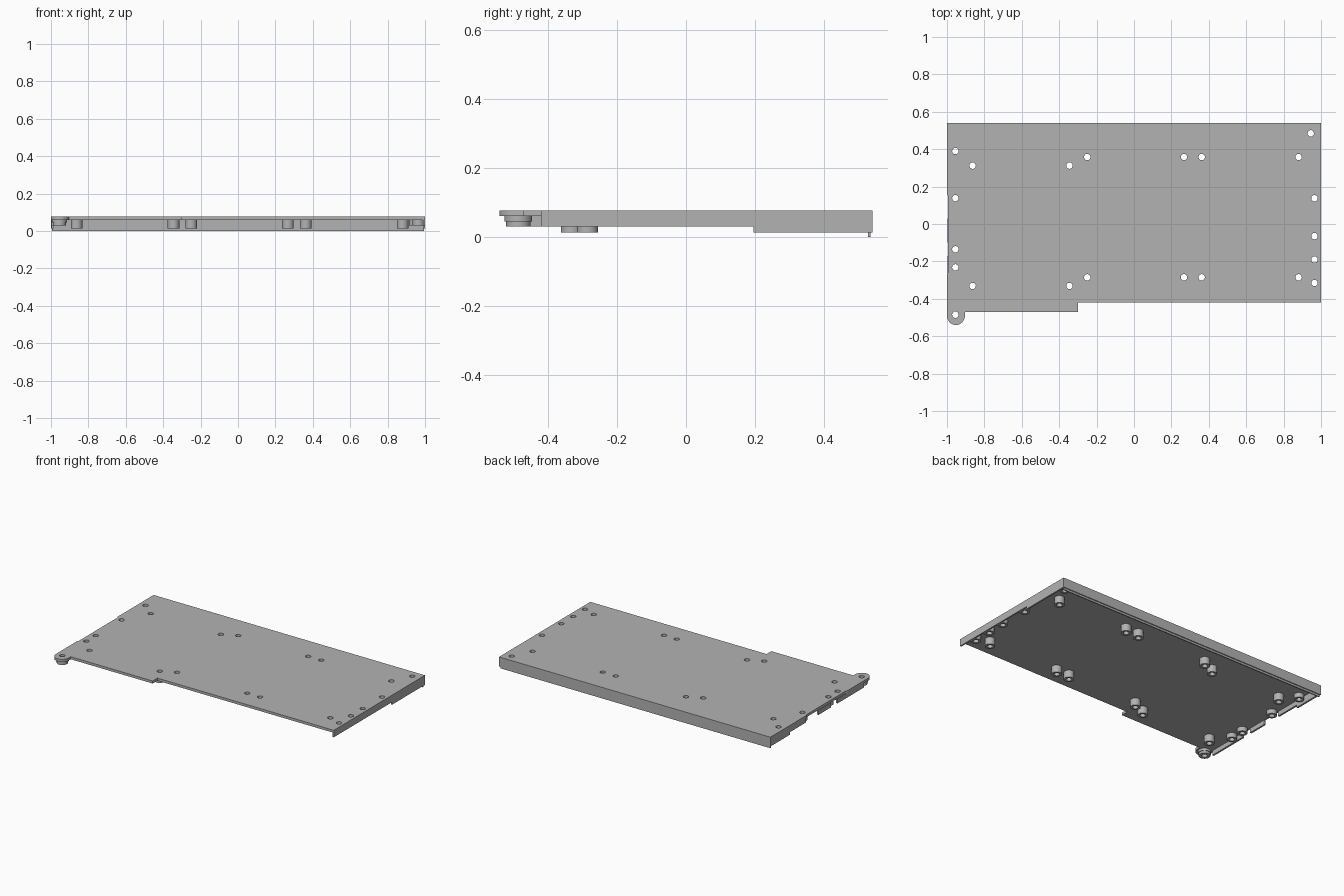
import bpy, bmesh, math

if "Cube" in bpy.data.objects:
    bpy.data.objects.remove(bpy.data.objects["Cube"])

grey = bpy.data.materials.new("mid grey")
grey.use_nodes = True
grey.diffuse_color = (0.45, 0.45, 0.45, 1)
grey.node_tree.nodes["Principled BSDF"].inputs["Base Color"].default_value = grey.diffuse_color

TOP, UNDER, SHALLOW, DEEP = 0.077, 0.06, 0.03, 0.013
HOLE = 0.017


def finish(name, bm):
    bmesh.ops.recalc_face_normals(bm, faces=bm.faces)
    mesh = bpy.data.meshes.new(name)
    bm.to_mesh(mesh)
    bm.free()
    mesh.materials.append(grey)
    obj = bpy.data.objects.new(name, mesh)
    bpy.context.collection.objects.link(obj)
    return obj


def select(obj):
    bpy.ops.object.select_all(action='DESELECT')
    obj.select_set(True)
    bpy.context.view_layer.objects.active = obj


def prism(name, points, z0, z1):
    bm = bmesh.new()
    face = bm.faces.new([bm.verts.new((x, y, z0)) for x, y in points])
    new = bmesh.ops.extrude_face_region(bm, geom=[face])["geom"]
    bmesh.ops.translate(bm, vec=(0, 0, z1 - z0),
                        verts=[v for v in new if isinstance(v, bmesh.types.BMVert)])
    return finish(name, bm)


def box(name, x0, x1, y0, y1, z0, z1):
    return prism(name, [(x0, y0), (x1, y0), (x1, y1), (x0, y1)], z0, z1)


def tube(name, x, y, radius, z0, z1):
    # hollow post: spin its rectangular section around the hole axis
    bm = bmesh.new()
    vs = [bm.verts.new((x + r, y, z)) for r, z in
          ((HOLE, z0), (radius, z0), (radius, z1), (HOLE, z1))]
    edges = [bm.edges.new((vs[i], vs[(i + 1) % 4])) for i in range(4)]
    bmesh.ops.spin(bm, geom=vs + edges, cent=(x, y, 0), axis=(0, 0, 1),
                   angle=math.tau, steps=32, use_merge=True)
    bmesh.ops.remove_doubles(bm, verts=bm.verts, dist=1e-5)
    obj = finish(name, bm)
    select(obj)
    bpy.ops.object.shade_smooth_by_angle(angle=math.radians(35))


# Fastening positions
deep_posts = [(x, y + s) for s in (0, 0.643) for x, y in
              ((-0.863, -0.331), (-0.345, -0.331), (-0.25, -0.285),
               (0.267, -0.285), (0.362, -0.285), (0.88, -0.285))]
edge_posts = [(-0.955, y) for y in (0.39, 0.138, -0.135, -0.232)]
edge_posts += [(0.965, y) for y in (0.138, -0.065, -0.19, -0.315)]
edge_posts.append((0.945, 0.485))
tab = (-0.952, -0.49)
tab_hole = (-0.955, -0.485)

# Top plate with rounded corner tab
arc = [(tab[0] + 0.048 * math.cos(a), tab[1] + 0.05 * math.sin(a))
       for a in (math.pi + math.pi * i / 16 for i in range(17))]
plate = prism("top_plate", arc + [(tab[0] + 0.048, -0.47), (-0.3, -0.47), (-0.3, -0.42),
              (1, -0.42), (1, 0.54), (-1, 0.54), (-1, 0.16), (-0.994, 0.15),
              (-0.994, -0.26), (-1, -0.27)], UNDER, TOP)

# Holes through the plate
bm = bmesh.new()
for x, y in deep_posts + edge_posts + [tab_hole]:
    made = bmesh.ops.create_cone(bm, cap_ends=True, segments=32, radius1=HOLE,
                                 radius2=HOLE, depth=0.2)
    bmesh.ops.translate(bm, verts=made["verts"], vec=(x, y, UNDER))
cutter = finish("hole_cutter", bm)
cutter.hide_render = True
cut = plate.modifiers.new("holes", 'BOOLEAN')
cut.operation = 'DIFFERENCE'
cut.solver = 'EXACT'
cut.object = cutter
select(plate)
bpy.ops.object.modifier_apply(modifier=cut.name)
bpy.data.objects.remove(cutter)
bpy.ops.object.shade_smooth_by_angle(angle=math.radians(25))

# Posts under the plate
for x, y in deep_posts:
    tube("deep_post", x, y, 0.031, DEEP, UNDER)
for x, y in edge_posts:
    tube("edge_post", x, y, 0.031, SHALLOW, UNDER)
tube("tab_post", *tab_hole, 0.035, SHALLOW, UNDER)
tube("tab_post_collar", *tab_hole, 0.04, 0.045, UNDER)

# Back wall and its hanging lip
box("back_wall", -1, 1, 0.528, 0.54, DEEP, UNDER)
box("back_lip", -0.995, 0.995, 0.527, 0.534, 0, DEEP)

# Side walls, deeper toward the back
side = [(0.54, 0.195), (0.195, -0.42)]
for (y1, y0), z in zip(side, (DEEP, SHALLOW)):
    box("left_wall", 0.99, 1, y0, y1, z, UNDER)
for y1, y0, z in ((0.54, 0.33, DEEP), (0.33, 0.16, SHALLOW),
                  (0.03, -0.1, SHALLOW), (-0.17, -0.45, SHALLOW)):
    box("right_wall", -0.998, -0.986, y0, y1, z, UNDER)
